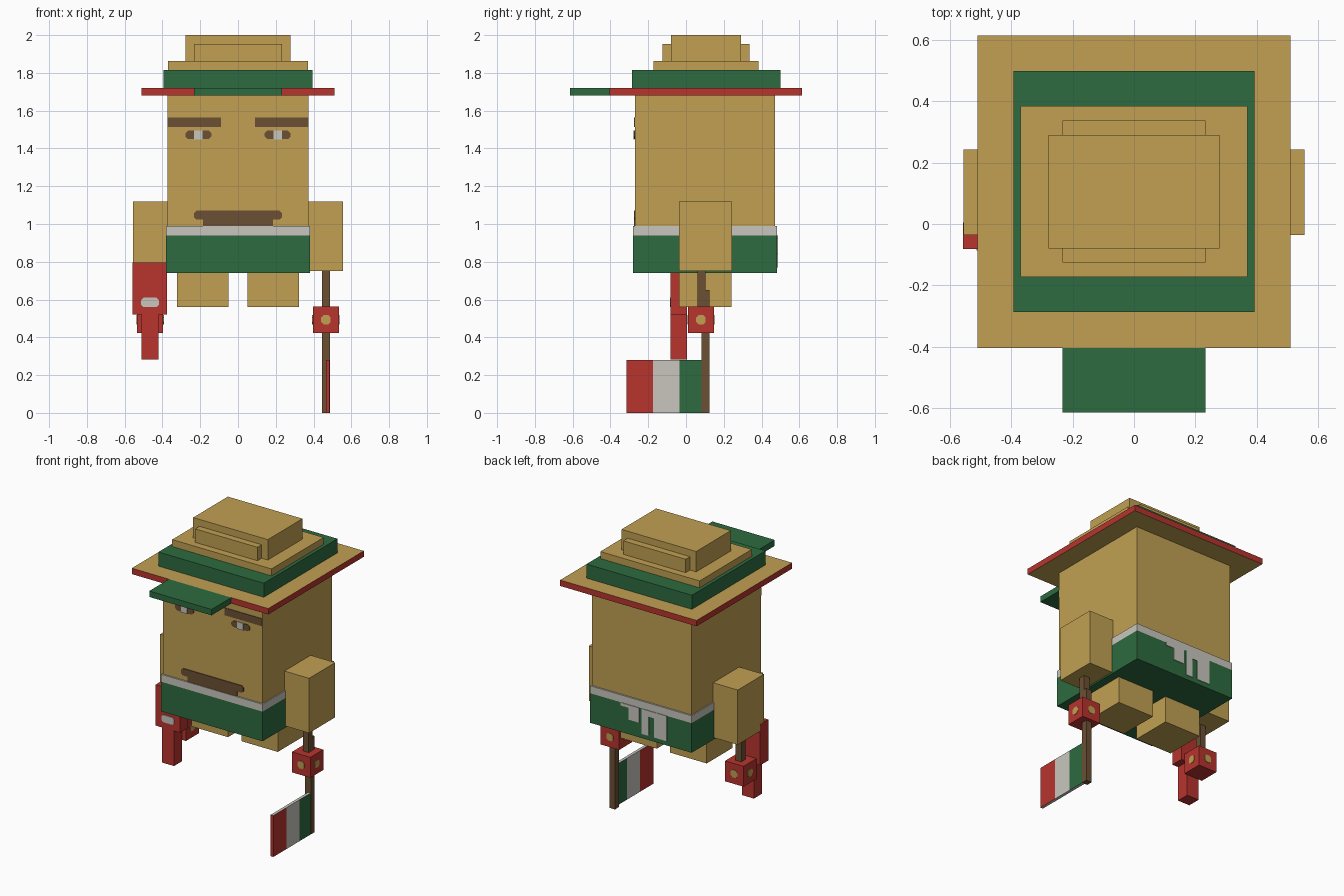
import bpy, bmesh
from mathutils import Vector

old = bpy.data.objects.get("Cube")
if old:
    bpy.data.objects.remove(old, do_unlink=True)


def material(name, r, g, b):
    m = bpy.data.materials.new(name)
    m.use_nodes = True
    m.diffuse_color = (r, g, b, 1)
    m.node_tree.nodes["Principled BSDF"].inputs["Base Color"].default_value = (r, g, b, 1)
    return m


TAN = material("tan", .533, .352, .084)
GREEN = material("green", .027, .147, .051)
RED = material("red", .479, .034, .027)
BROWN = material("brown", .150, .080, .034)
WHITE = material("off_white", .578, .565, .515)


def finish(name, bm, *mats):
    bmesh.ops.recalc_face_normals(bm, faces=bm.faces)
    me = bpy.data.meshes.new(name)
    bm.to_mesh(me)
    bm.free()
    for m in mats:
        me.materials.append(m)
    ob = bpy.data.objects.new(name, me)
    bpy.context.collection.objects.link(ob)
    return ob


def box(name, x, y, z, mat, cap=None):
    """Box from three ranges; cap colours the top and bottom."""
    bm = bmesh.new()
    bmesh.ops.create_cube(bm, size=1)
    for v in bm.verts:
        v.co = [r[0] if c < 0 else r[1] for c, r in zip(v.co, (x, y, z))]
    bm.normal_update()
    if cap:
        for f in bm.faces:
            f.material_index = int(abs(f.normal.z) > .5)
    return finish(name, bm, mat, *([cap] if cap else []))


def plate(name, centre, normal, w, h, mat, cut=0.0, depth=.004):
    """Thin upright plate, with optional clipped corners."""
    n, c = Vector(normal), Vector(centre)
    u, up = Vector((0, 0, 1)).cross(n), Vector((0, 0, 1))
    a, b = w / 2, h / 2
    if cut:
        pts = [(a, b - cut), (a - cut, b), (cut - a, b), (-a, b - cut),
               (-a, cut - b), (cut - a, -b), (a - cut, -b), (a, cut - b)]
    else:
        pts = [(a, b), (-a, b), (-a, -b), (a, -b)]
    bm = bmesh.new()
    face = bm.faces.new([bm.verts.new(c + u * p + up * q) for p, q in pts])
    ext = bmesh.ops.extrude_face_region(bm, geom=[face])
    for v in ext["geom"]:
        if isinstance(v, bmesh.types.BMVert):
            v.co += n * depth
    return finish(name, bm, mat)


FRONT, BACK = (0, -1, 0), (0, 1, 0)

# Head and body
box("head", (-.373, .373), (-.27, .472), (.99, 1.68), TAN)
box("shirt", (-.38, .38), (-.28, .483), (.74, .94), GREEN)
box("collar", (-.38, .38), (-.28, .483), (.94, .99), WHITE)

# Pattern running down the back of the shirt
for i, (x0, x1, low) in enumerate([(.09, .15, .92), (.01, .09, .84), (-.06, -.01, .77),
                                   (-.1, -.06, .9), (-.195, -.1, .77)]):
    plate(f"back_drip_{i}", ((x0 + x1) / 2, .483, (low + .94) / 2), BACK,
          x1 - x0, .94 - low, WHITE)

# Hat, from the brim upwards
box("hat_brim", (-.51, .51), (-.405, .615), (1.68, 1.72), RED, TAN)
box("hat_visor", (-.233, .233), (-.615, -.405), (1.68, 1.72), GREEN)
box("hat_band", (-.394, .394), (-.287, .5), (1.72, 1.815), GREEN)
box("hat_step", (-.371, .371), (-.173, .385), (1.815, 1.862), TAN)
box("hat_ridge", (-.233, .233), (-.125, .337), (1.862, 1.953), TAN)
box("hat_crown", (-.279, .279), (-.08, .29), (1.862, 2), TAN)

# Moustache
plate("moustache", (0, -.27, 1.047), FRONT, .465, .047, BROWN, .012, .006)
plate("moustache_lower", (0, -.27, 1.007), FRONT, .37, .034, BROWN, 0, .006)

for side, s in (("left", 1), ("right", -1)):
    # Face details
    plate(side + "_eyebrow", (s * .231, -.27, 1.538), FRONT, .283, .05, BROWN)
    plate(side + "_eye", (s * .21, -.27, 1.472), FRONT, .138, .044, BROWN, .014)
    plate(side + "_eye_white", (s * .21, -.273, 1.472), FRONT, .046, .048, WHITE)

    # Limbs
    box(side + "_arm", sorted((s * .373, s * .557)), (-.036, .243), (.75, 1.12), TAN)
    box(side + "_leg", sorted((s * .05, s * .323)), (-.036, .24), (.56, .74), TAN)

    # Lantern hanging from each arm
    x, y, z, r = s * .465, .079, .493, .069
    box(side + "_lantern_rod", (x - .021, x + .021), (.06, .104), (.56, .75), BROWN)
    box(side + "_lantern", (x - r, x + r), (y - r, y + r), (z - r, z + r), RED)
    for d in ((1, 0), (-1, 0), (0, 1), (0, -1)):
        plate(side + "_lantern_spot", (x + d[0] * r, y + d[1] * r, z), (*d, 0),
              .05, .05, TAN, .013, .003)

# Flag and pole
box("flag_pole", (.444, .486), (.083, .125), (0, .65), BROWN)
for name, y, mat in (("red", (-.315, -.175), RED), ("white", (-.175, -.035), WHITE),
                     ("green", (-.035, .085), GREEN)):
    box("flag_" + name, (.465, .485), y, (0, .28), mat, WHITE)

# Red mitt with a pale patch
box("mitt", (-.558, -.376), (-.082, .005), (.52, .797), RED)
box("mitt_tip", (-.511, -.421), (-.082, .005), (.283, .52), RED)
plate("mitt_patch", (-.466, -.082, .585), FRONT, .095, .05, WHITE, .013)
